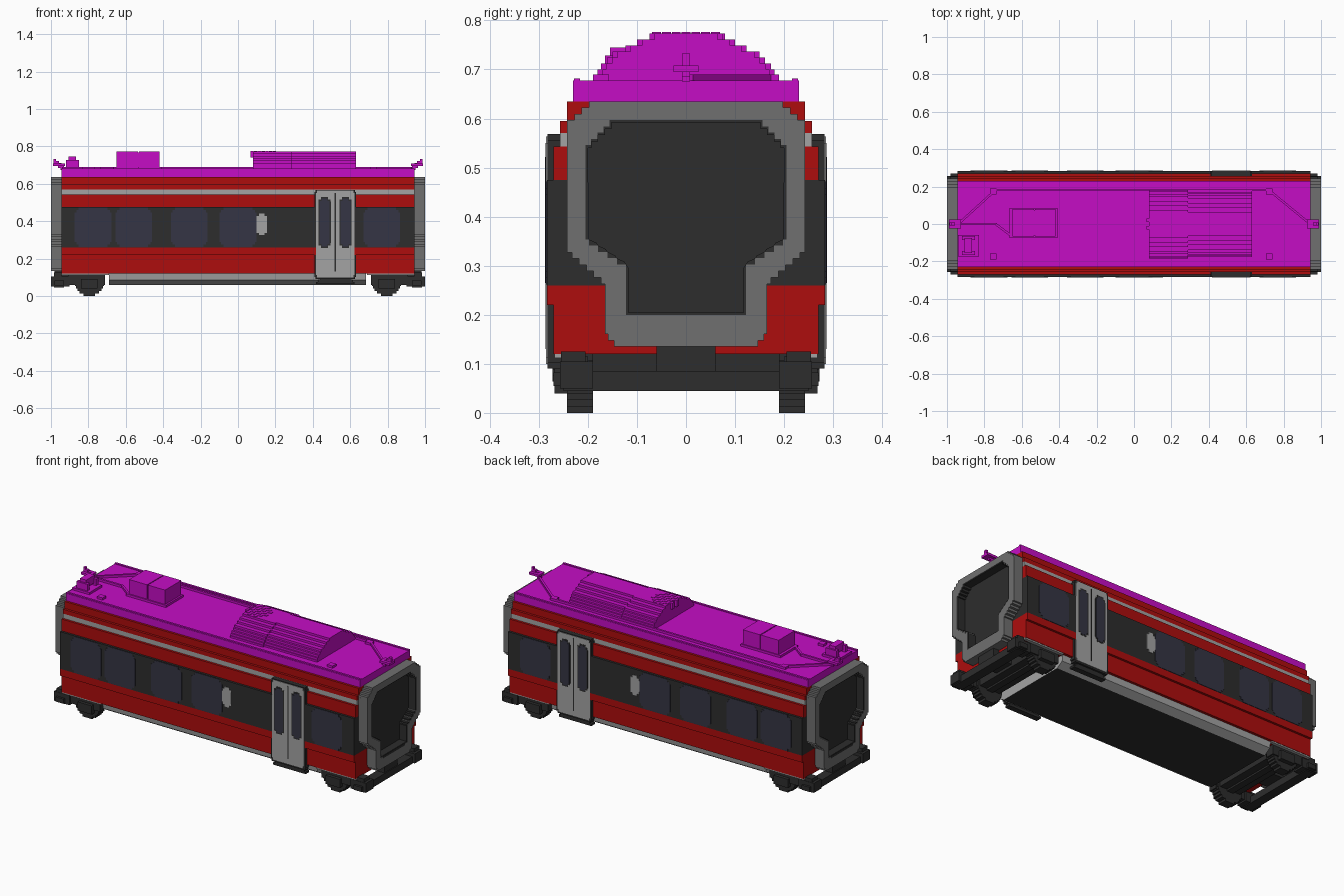
import bpy, bmesh, math
from mathutils import Vector

if "Cube" in bpy.data.objects:
    bpy.data.objects.remove(bpy.data.objects["Cube"], do_unlink=True)


def material(name, *rgb):
    m = bpy.data.materials.new(name)
    m.use_nodes = True
    m.diffuse_color = (*rgb, 1)
    m.node_tree.nodes["Principled BSDF"].inputs["Base Color"].default_value = (*rgb, 1)
    return m


RED = material("red paint", 0.42, 0.004, 0.004)
MAGENTA = material("magenta roof", 0.56, 0.004, 0.56)
DARK = material("charcoal", 0.026, 0.026, 0.026)
GREY = material("bellows grey", 0.16, 0.16, 0.16)
LIGHT = material("light grey", 0.37, 0.37, 0.37)
GLASS = material("tinted glass", 0.035, 0.035, 0.058)
ROW = 0.0128  # height of one block row


def finish(name, bm, mat):
    bmesh.ops.recalc_face_normals(bm, faces=bm.faces)
    me = bpy.data.meshes.new(name)
    bm.to_mesh(me)
    bm.free()
    me.materials.append(mat)
    ob = bpy.data.objects.new(name, me)
    bpy.context.scene.collection.objects.link(ob)
    return ob


def box(name, x, y, z, mat):
    bm = bmesh.new()
    bmesh.ops.create_cube(bm, size=1)
    for v in bm.verts:
        v.co = [r[0] if c < 0 else r[1] for c, r in zip(v.co, (x, y, z))]
    return finish(name, bm, mat)


def bar(name, p, q, z, mat, w=0.012):
    """Box along a straight run on the roof."""
    ob = box(name, (0, math.dist(p, q)), (-w / 2, w / 2), z, mat)
    ob.location = (*p, 0)
    ob.rotation_euler.z = math.atan2(q[1] - p[1], q[0] - p[0])


def stepped(ctrl, centre=0, row=ROW):
    """Blocky symmetric outline from (height, half width) points."""
    lo, hi = ctrl[0][0], ctrl[-1][0]
    n = max(1, round((hi - lo) / row))
    side = []
    for i in range(n):
        z0, z1 = lo + (hi - lo) * i / n, lo + (hi - lo) * (i + 1) / n
        zc = (z0 + z1) / 2
        for (a, wa), (b, wb) in zip(ctrl, ctrl[1:]):
            if a <= zc <= b:
                w = wa + (wb - wa) * (zc - a) / (b - a)
                break
        if side and abs(side[-1][0] - w) < 1e-4:
            side[-1] = (w, z1)
        else:
            side += [(w, z0), (w, z1)]
    return [(centre + w, z) for w, z in side] + [(centre - w, z) for w, z in reversed(side)]


def prism(name, loops, axis, a, b, mat):
    """Extrude outlines (the second one is a hole) from a to b along x or y."""
    bm = bmesh.new()
    for loop in loops:
        vs = [bm.verts.new((a, u, v) if axis == "x" else (u, a, v)) for u, v in loop]
        for i, v in enumerate(vs):
            bm.edges.new((vs[i - 1], v))
    along = Vector((1, 0, 0)) if axis == "x" else Vector((0, 1, 0))
    bmesh.ops.triangle_fill(bm, use_beauty=True, edges=bm.edges[:], normal=along)
    geo = bmesh.ops.extrude_face_region(bm, geom=bm.faces[:])["geom"]
    moved = [g for g in geo if isinstance(g, bmesh.types.BMVert)]
    bmesh.ops.translate(bm, verts=moved, vec=along * (b - a))
    return finish(name, bm, mat)


def disc(r, zc):
    return [(zc - r * math.cos(t), r * math.sin(t)) for t in [math.pi * i / 12 for i in range(13)]]


def rounded(w, z0, z1, c):
    return [(z0, w - c), (z0 + c, w), (z1 - c, w), (z1, w - c)]


# Body shell, stacked in coloured bands
L = 0.943
for name, z0, z1, w, mat in [
        ("lower_side", 0.12, 0.22, 0.27, RED), ("waist_side", 0.22, 0.26, 0.283, RED),
        ("window_band", 0.26, 0.475, 0.283, DARK), ("upper_side", 0.475, 0.543, 0.27, RED),
        ("silver_stripe", 0.543, 0.57, 0.257, LIGHT), ("cornice", 0.57, 0.595, 0.257, RED),
        ("roof_edge", 0.595, 0.635, 0.243, RED), ("roof", 0.635, 0.677, 0.23, MAGENTA)]:
    box(name, (-L, L), (-w, w), (z0, z1), mat)

# Underfloor skirt with a dark belly
skirt = prism("underfloor_skirt", [[(0.21, 0.06), (0.25, 0.085), (0.255, 0.12),
                                    (-0.255, 0.12), (-0.25, 0.085), (-0.21, 0.06)]],
              "x", -0.69, 0.685, LIGHT)
skirt.data.materials.append(DARK)
for f in skirt.data.polygons:
    f.material_index = int(f.normal.z < -0.9)

# Sides: windows, doors and steps
for s, side in ((-1, "right"), (1, "left")):
    def plate(name, outline, y0, y1, mat):
        prism(f"{side}_{name}", [outline], "y", s * y0, s * y1, mat)

    for i, x in enumerate((-0.775, -0.558, -0.26, 0, 0.768)):
        plate(f"window_{i}", stepped(rounded(0.098, 0.262, 0.472, 0.028), x), 0.28, 0.285, GLASS)
    plate("info_panel", stepped(rounded(0.028, 0.325, 0.44, 0.02), 0.127), 0.28, 0.286, LIGHT)
    plate("door_frame", stepped(rounded(0.112, 0.09, 0.568, 0.012), 0.52), 0.25, 0.2825, DARK)
    plate("door", stepped(rounded(0.103, 0.1, 0.563, 0.012), 0.52), 0.25, 0.285, LIGHT)
    plate("door_step", stepped([(0.064, 0.11), (0.1, 0.075)], 0.52), 0.24, 0.272, DARK)
    plate("door_gap", stepped([(0.13, 0.003), (0.55, 0.003)], 0.52), 0.28, 0.2865, DARK)
    for x in (0.463, 0.575):
        plate("door_frame_glass", stepped(rounded(0.033, 0.258, 0.53, 0.02), x), 0.28, 0.286, DARK)
        plate("door_glass", stepped(rounded(0.027, 0.265, 0.522, 0.018), x), 0.28, 0.287, GLASS)
    for x in (-1, 1):
        box(f"{side}_sill", sorted((x * 0.69, x * L)), sorted((s * 0.25, s * 0.268)),
            (0.112, 0.122), LIGHT)

# Gangways and bogies, the same at both ends
outer = [(0.135, 0.14), (0.16, 0.165), (0.262, 0.165), (0.33, 0.243), (0.59, 0.243), (0.635, 0.19)]
inner = [(0.2, 0.122), (0.296, 0.122), (0.352, 0.205), (0.54, 0.205), (0.597, 0.15)]
lining = [(z, w - 0.005) for z, w in inner]
lining[0], lining[-1] = (0.205, 0.117), (0.592, 0.145)
for e, end in ((-1, "rear"), (1, "front")):
    def ebox(name, x0, x1, y, z, mat=DARK):
        box(f"{end}_{name}", sorted((e * x0, e * x1)), y, z, mat)

    prism(f"{end}_gangway_bellows", [stepped(outer), stepped(inner)], "x", e * 0.94, e, GREY)
    prism(f"{end}_gangway_lining", [stepped(inner), stepped(lining)], "x", e * 0.94, e * 0.998, DARK)
    prism(f"{end}_gangway_opening", [stepped(inner)], "x", e * 0.94, e * 0.952, DARK)
    ebox("threshold", 0.99, 1.0, (-0.1, 0.1), (0.19, 0.203))
    ebox("bolster", 0.73, 0.86, (-0.19, 0.19), (0.07, 0.122))
    ebox("cross_beam", 0.93, 0.985, (-0.25, 0.25), (0.045, 0.085))
    ebox("coupler", 0.86, 0.98, (-0.06, 0.06), (0.085, 0.135))
    ebox("axle", 0.775, 0.815, (-0.2, 0.2), (0.06, 0.1))
    for s in (-1, 1):
        def span(a, b):
            return sorted((s * a, s * b))
        prism(f"{end}_wheel", [stepped(disc(0.08, 0.08), e * 0.795)], "y", s * 0.19, s * 0.243, DARK)
        ebox("side_frame", 0.71, 0.91, span(0.2, 0.25), (0.06, 0.115))
        ebox("axle_box", 0.75, 0.84, span(0.24, 0.268), (0.04, 0.09))
        ebox("end_frame", 0.9, 1.0, span(0.19, 0.257), (0.05, 0.105))
        ebox("end_buffer", 0.93, 0.98, span(0.25, 0.27), (0.055, 0.082))
        ebox("end_spring", 0.94, 0.985, span(0.205, 0.255), (0.1, 0.125))
        ebox("roof_hatch", 0.705 + 0.03 * (e < 0), 0.74 + 0.03 * (e < 0), span(0.157, 0.19), (0.67, 0.69), MAGENTA)
    # Stepped high-voltage horn on the roof end
    for i in range(4):
        ebox("roof_horn", 0.93 + i * 0.014, 0.95 + i * 0.012, (-0.008, 0.008),
             (0.675 + i * 0.01, 0.7 + i * 0.011), MAGENTA)
    ebox("horn_arm", 0.925, 0.99, (-0.025, 0.025), (0.695, 0.708), MAGENTA)

# Rooftop air unit with stepped arch
arch = [(0.675, 0.188), (0.7, 0.178), (0.73, 0.15), (0.745, 0.118), (0.76, 0.09), (0.773, 0.06)]
prism("air_unit_rear", [stepped(arch)], "x", 0.08, 0.29, MAGENTA)
prism("air_unit_front", [stepped([(z, w - 0.01) for z, w in arch])], "x", 0.29, 0.63, MAGENTA)
for i in range(-3, 4):
    for j in range(-3, 4):
        if (i + j) % 2 == 0 and i * i + j * j < 13:
            x, y = 0.135 + i * 0.02, j * 0.02
            box("fan_grille", (x - 0.009, x + 0.009), (y - 0.009, y + 0.009),
                (0.74 if i < -2 else 0.76, 0.776), MAGENTA)

# Roof equipment boxes
box("transformer_base", (-0.665, -0.41), (-0.075, 0.085), (0.67, 0.69), MAGENTA)
box("transformer_rear", (-0.65, -0.535), (-0.068, 0.08), (0.68, 0.773), MAGENTA)
box("transformer_front", (-0.53, -0.42), (-0.068, 0.08), (0.68, 0.773), MAGENTA)
box("transformer_core", (-0.54, -0.52), (-0.062, 0.074), (0.68, 0.768), MAGENTA)
box("switch_base", (-0.94, -0.83), (-0.175, -0.06), (0.67, 0.69), MAGENTA)
for y in (-0.165, -0.085):
    box("switch_post", (-0.92, -0.85), (y, y + 0.02), (0.68, 0.728), MAGENTA)
box("switch_head", (-0.905, -0.865), (-0.155, -0.075), (0.7, 0.745), MAGENTA)

# Roof cables and edge rails
run = [(-0.94, 0.0), (-0.74, 0.182), (0.72, 0.182), (0.93, 0.01)]
feed = [(-0.94, 0.0), (-0.74, 0.0), (-0.66, -0.06)]
for path in (run, feed):
    for p, q in zip(path, path[1:]):
        bar("roof_cable", p, q, (0.674, 0.69), MAGENTA)
for y in (-0.222, 0.222):
    bar("roof_rail", (-L, y), (L, y), (0.67, 0.682), MAGENTA)
